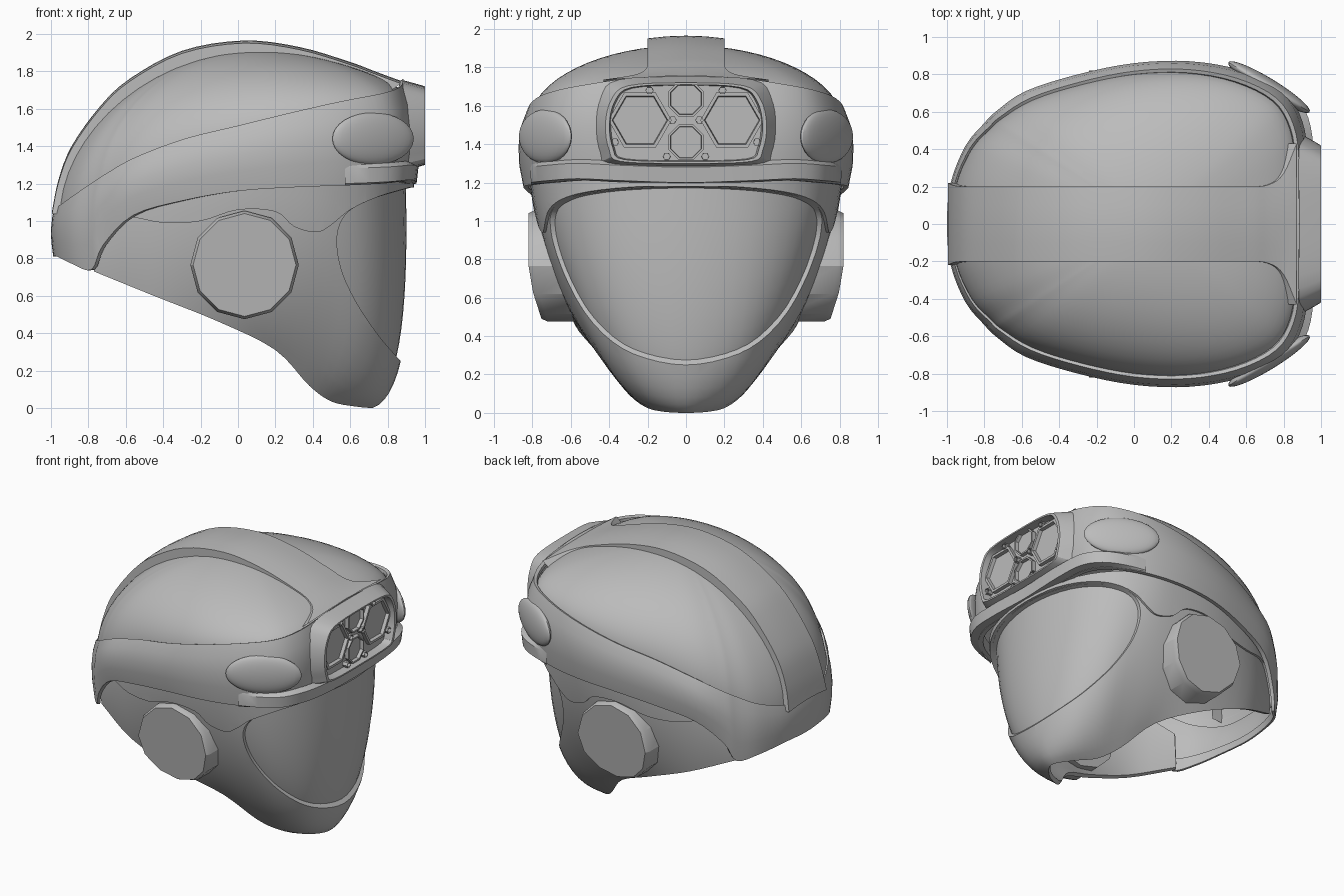
import bpy, bmesh
from math import sin, cos, pi, atan2
from mathutils import Vector, Matrix

if "Cube" in bpy.data.objects:
    bpy.data.objects.remove(bpy.data.objects["Cube"])

grey = bpy.data.materials.new("plain grey")
grey.use_nodes = True
grey.diffuse_color = (0.5, 0.5, 0.5, 1)
grey.node_tree.nodes["Principled BSDF"].inputs["Base Color"].default_value = (0.5, 0.5, 0.5, 1)
parts = []


def finish(name, bm, keep=True):
    mesh = bpy.data.meshes.new(name)
    bm.to_mesh(mesh)
    bm.free()
    mesh.materials.append(grey)
    ob = bpy.data.objects.new(name, mesh)
    bpy.context.collection.objects.link(ob)
    if keep:
        parts.append(ob)
    return ob


def spline(points, steps=4, closed=False):
    """Smooth curve through points of any dimension."""
    p = [Vector(q) for q in points]
    n = len(p)
    if closed:
        p = [p[-1]] + p + p[:2]
    else:
        p = [p[0] * 2 - p[1]] + p + [p[-1] * 2 - p[-2]]
    out = []
    for i in range(1, n + 1 if closed else n):
        a, b, c, d = p[i - 1:i + 3]
        for k in range(steps):
            t = k / steps
            out.append((b * 2 + (c - a) * t + (a * 2 - b * 5 + c * 4 - d) * t**2
                        + (b * 3 - a - c * 3 + d) * t**3) / 2)
    return out if closed else out + [p[-2]]


def flip(points, axis):
    out = []
    for q in points:
        q = list(q)
        q[axis] = -q[axis]
        out.append(q)
    return out


def loft(name, rows, closed=False):
    """Skin rows of points with quads."""
    bm = bmesh.new()
    grid = [[bm.verts.new(p) for p in row] for row in rows]
    n = len(rows[0])
    for r, s in zip(grid, grid[1:]):
        for j in range(n if closed else n - 1):
            k = (j + 1) % n
            bm.faces.new((r[j], s[j], s[k], r[k]))
    bmesh.ops.remove_doubles(bm, verts=bm.verts, dist=0.0005)
    return finish(name, bm)


def apply(ob, kind, **settings):
    mod = ob.modifiers.new(kind.lower(), kind)
    for key, value in settings.items():
        setattr(mod, key, value)
    bpy.context.view_layer.objects.active = ob
    bpy.ops.object.modifier_apply(modifier=mod.name)


def cut(ob, outline):
    """Remove the side-view outline (x, z) right through the part."""
    bm = bmesh.new()
    face = bm.faces.new([bm.verts.new((x, -1.2, z)) for x, z in outline])
    moved = bmesh.ops.extrude_face_region(bm, geom=[face])["geom"]
    bmesh.ops.translate(bm, vec=(0, 2.4, 0),
                        verts=[v for v in moved if isinstance(v, bmesh.types.BMVert)])
    bmesh.ops.recalc_face_normals(bm, faces=bm.faces)
    cutter = finish("cutter", bm, keep=False)
    cutter.hide_render = True
    apply(ob, "BOOLEAN", operation="DIFFERENCE", solver="EXACT", object=cutter)
    bpy.data.objects.remove(cutter)


def inset(x, s):
    """Plan scale, gentler towards the upright back."""
    return s + (1 - s) * .6 * min(1, max(0, (-x - .6) / .4))


# Lower band of the helmet: plan x, y, top height, bottom height, front to back
half = [(.93, 0, 1.76, 1.19), (.93, .33, 1.74, 1.2), (.9, .55, 1.71, 1.21),
        (.8, .71, 1.68, 1.2), (.58, .82, 1.64, 1.19), (.3, .87, 1.58, 1.18),
        (0, .86, 1.51, 1.16), (-.3, .8, 1.44, 1.11), (-.58, .71, 1.34, 1.03),
        (-.74, .6, 1.25, .87), (-.8, .54, 1.21, .74), (-.9, .42, 1.14, .77),
        (-.98, .22, 1.08, .81), (-1, 0, 1.07, .81)]
plan = spline(half + flip(half[-2:0:-1], 1), 4, closed=True)
section = [(.925, .06), (.93, .02), (.95, 0), (.985, .2), (1, .45), (.995, .7), (.97, 1), (.94, 1), (.94, .8)]
loft("helmet_band", [[(x * inset(x, s), y * inset(x, s), t + (b - t) * f) for x, y, t, b in plan]
                     for s, f in section], closed=True)

# Inset dome panels, seen on both sides of the crown ridge
rows = []
for i in range(17):
    a = pi / 2 * (1 - i / 16)
    row = []
    for x, y, t, b in plan:
        s = inset(x, .937)
        x, y, low = x * s, y * s, t - .07
        turn = atan2(y, x - .1)
        n = 1.7 + .35 * sin(turn)**2 - .2 * cos(turn)
        out, up = max(cos(a), 0)**(2 / n), sin(a)**(2 / n)
        row.append((.1 + (x - .1) * out, y * out, low + (1.915 - low) * up))
    rows.append(row)
loft("dome_panels", rows, closed=True)

# Raised ridge over the crown, flaring into the brow: x, z, half width
ridge = spline([(-.995, 1.05, .22), (-.96, 1.22, .205), (-.89, 1.4, .2), (-.74, 1.61, .2),
                (-.58, 1.76, .2), (-.3, 1.91, .2), (.03, 1.965, .2), (.33, 1.93, .2),
                (.6, 1.85, .2), (.72, 1.805, .21), (.8, 1.775, .27), (.87, 1.75, .43)], 4)
rows = []
for x, z, w in ridge:
    edge = (.05 + (x - .05) * .88, 1 + (z - 1) * .88)
    rows.append([(edge[0], -w, edge[1])] + [(x, w * k, z - .014 * k * k) for k in (-1, -.5, 0, .5, 1)]
                + [(edge[0], w, edge[1])])
loft("crown_ridge", rows)

# Slim lip along the lower edge of the brow, fading out at the temples
brow = [q for q in plan[-20:] + plan[:20] if q[0] > .57]
rows = []
for grow, up in ((.2, .11), (1, .09), (.8, .01), (-.6, 0)):
    row = []
    for x, y, t, b in brow:
        s = .985 + .05 * grow * min(1, (x - .57) / .33)
        row.append((x * s, y * s, b + up))
    rows.append(row)
loft("brow_lip", rows)

# Face shell: top, bulge and bottom of each upright rib, back to front
tops = [(-.77, .5, 1), (-.45, .68, 1.2), (-.1, .78, 1.2), (.25, .8, 1.2),
        (.5, .76, 1.2), (.72, .62, 1.2), (.87, .36, 1.2), (.925, 0, 1.2)]
bulges = [(-.78, .51, .88), (-.47, .68, .9), (-.1, .75, .8), (.25, .73, .65),
          (.55, .66, .52), (.77, .53, .26), (.91, .32, .1), (.955, 0, .08)]
bottoms = [(-.77, .49, .73), (-.45, .6, .6), (-.1, .58, .46), (.2, .46, .31),
           (.38, .32, .12), (.5, .22, .035), (.63, .13, .008), (.72, 0, 0)]
ribs = list(zip(*(spline(flip(c, 1) + c[-2::-1], 4) for c in (tops, bulges, bottoms))))


def face_surface(name, size, end=1.0, front=-2, steps=14):
    rows = []
    for i in range(steps + 1):
        v = end * i / steps
        row = [a * (1 - v)**2 + b * 2 * v * (1 - v) + c * v * v for a, b, c in ribs if a.x > front]
        rows.append([(p.x * size, p.y * size, .6 + (p.z - .6) * size) for p in row])
    return loft(name, rows)


shell = face_surface("face_shell", 1)
apply(shell, "SOLIDIFY", thickness=.03, offset=-1)
opening = spline([(.93, 1.18), (.82, 1.15), (.7, 1.11), (.58, 1.04), (.53, .92), (.55, .75),
                  (.63, .57), (.75, .39), (.87, .25)])
cut(shell, [(1.3, 1.19)] + [tuple(p) for p in opening] + [(1.3, .2)])
face_surface("visor", .97, .88, .35)

# Wavy liner between the band and the face shell
liner = face_surface("side_liner", 1.018)
apply(liner, "SOLIDIFY", thickness=.02, offset=-1)
wave = spline([(-.77, .78), (-.73, .9), (-.62, 1.02), (-.4, .99), (-.2, 1), (0, 1.06),
               (.2, 1.05), (.3, .97), (.42, .94), (.5, .98), (.6, 1.06), (.75, 1.13), (.92, 1.18)])
cut(liner, [(-1.3, .78)] + [tuple(p) for p in wave] + [(1.3, 1.18), (1.3, -.3), (-1.3, -.3)])

# Lamp housing on the brow, with a recessed face
half = [(0, 1.72), (.3, 1.705), (.39, 1.63), (.42, 1.5), (.4, 1.37), (.34, 1.31), (0, 1.3)]
outline = spline(half + flip(half[-2:0:-1], 0), 4, closed=True)
loft("lamp_housing", [[(x, y * s, 1.51 + (z - 1.51) * s) for y, z in outline]
                      for x, s in ((.88, 1.16), (.95, 1.07), (1, 1), (1, .95), (.938, .93), (.938, 0))],
     closed=True)


def lamp(name, y, z, r, sides, height=.03):
    rows = []
    for x, s in ((0, 1), (height, 1), (height, .88), (.006, .85), (.006, 0)):
        rows.append([(.936 + x, y + r * s * cos(a), z + r * s * sin(a))
                     for a in [-2 * pi * (k + (sides == 8) / 2) / sides for k in range(sides)]])
    loft(name, rows, closed=True)


lamp("upper_small_lamp", 0, 1.635, .1, 8)
lamp("lower_small_lamp", 0, 1.41, .1, 8)

for side, s in (("left", 1), ("right", -1)):
    lamp(side + "_large_lamp", .24 * s, 1.525, .165, 6)
    for i, (y, z) in enumerate(((.07, 1.525), (.19, 1.68), (.37, 1.41), (.1, 1.335))):
        lamp(f"{side}_lamp_bolt_{i + 1}", y * s, z, .022, 6, .04)

    # Faceted ear pod, its lower edge leaning inward
    bm = bmesh.new()
    bmesh.ops.create_cone(bm, cap_ends=True, segments=12, radius1=.29, radius2=.29, depth=.28)
    top = [f for f in bm.faces if f.normal.z > .9]
    bmesh.ops.inset_region(bm, faces=top, thickness=.015, depth=0)
    bmesh.ops.translate(bm, verts=top[0].verts, vec=(0, 0, .03))
    bmesh.ops.rotate(bm, verts=bm.verts, matrix=Matrix.Rotation(-s * pi / 2, 3, "X"))
    bmesh.ops.translate(bm, verts=bm.verts, vec=(.035, .65 * s, .765))
    for v in bm.verts:
        if abs(v.co.y) > .7:
            v.co.y -= s * .32 * max(0, .7 - v.co.z)
    finish(side + "_ear_pod", bm)

    # Oval temple pad
    bm = bmesh.new()
    bmesh.ops.create_uvsphere(bm, u_segments=32, v_segments=16, radius=1)
    bmesh.ops.scale(bm, verts=bm.verts, vec=(.255, .045, .14))
    bmesh.ops.rotate(bm, verts=bm.verts, matrix=Matrix.Rotation(-.55 * s, 3, "Z"))
    bmesh.ops.translate(bm, verts=bm.verts, vec=(.722, .732 * s, 1.44))
    finish(side + "_temple_pad", bm)

# Smooth shading with crisp edges
bpy.ops.object.select_all(action="DESELECT")
for ob in parts:
    ob.select_set(True)
bpy.context.view_layer.objects.active = parts[0]
bpy.ops.object.shade_smooth_by_angle(angle=.5)
